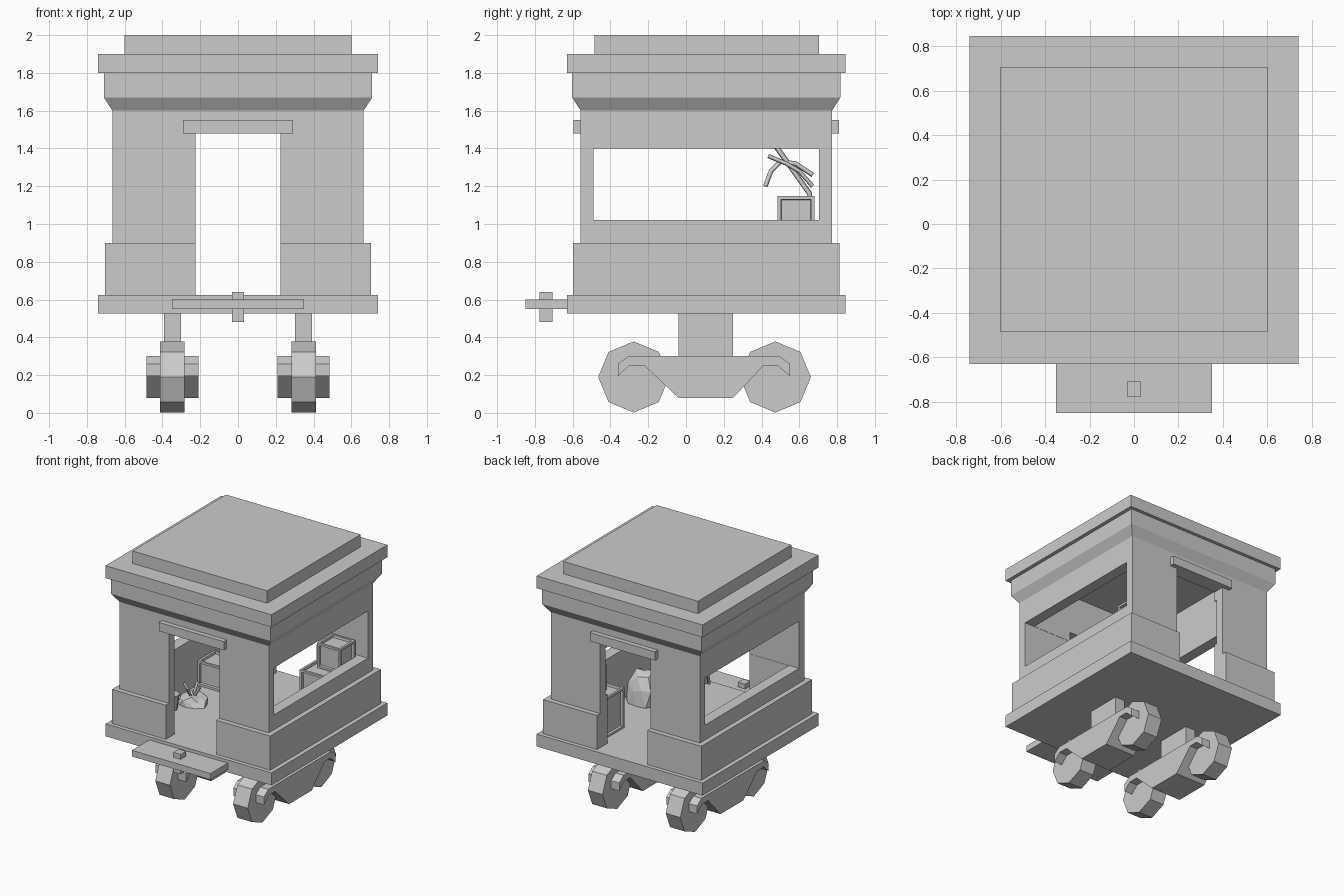
import bpy, bmesh, math, random
from mathutils import Vector

if "Cube" in bpy.data.objects:
    bpy.data.objects.remove(bpy.data.objects["Cube"])

random.seed(4)
CY = 0.1075  # centre of the cabin along y


def make(name, bm):
    bmesh.ops.recalc_face_normals(bm, faces=bm.faces)
    me = bpy.data.meshes.new(name)
    bm.to_mesh(me)
    bm.free()
    ob = bpy.data.objects.new(name, me)
    bpy.context.collection.objects.link(ob)
    return ob


def box(name, x0, x1, y0, y1, z0, z1):
    bm = bmesh.new()
    bmesh.ops.create_cube(bm, size=1)
    for v in bm.verts:
        v.co = ((x0 + x1) / 2 + v.co.x * (x1 - x0),
                (y0 + y1) / 2 + v.co.y * (y1 - y0),
                (z0 + z1) / 2 + v.co.z * (z1 - z0))
    return make(name, bm)


def extrude_x(name, pts, x0, x1):
    """Extrude a (y, z) outline along x."""
    bm = bmesh.new()
    f = bm.faces.new([bm.verts.new((x0, y, z)) for y, z in pts])
    r = bmesh.ops.extrude_face_region(bm, geom=[f])
    for v in r['geom']:
        if isinstance(v, bmesh.types.BMVert):
            v.co.x = x1
    return make(name, bm)


def cut(ob, cutters):
    for c in cutters:
        c.hide_render = True
        c.hide_viewport = False
        m = ob.modifiers.new("cut", 'BOOLEAN')
        m.operation, m.solver, m.object = 'DIFFERENCE', 'EXACT', c
    bpy.context.view_layer.objects.active = ob
    for m in list(ob.modifiers):
        bpy.ops.object.modifier_apply(modifier=m.name)
    for c in cutters:
        bpy.data.objects.remove(c)


def rod(name, pts, r, sides=5):
    """Straight-segment bar through points."""
    cu = bpy.data.curves.new(name, 'CURVE')
    cu.dimensions = '3D'
    cu.bevel_depth, cu.bevel_resolution, cu.use_fill_caps = r, 0, True
    sp = cu.splines.new('POLY')
    sp.points.add(len(pts) - 1)
    for p, c in zip(sp.points, pts):
        p.co = (*c, 1)
    ob = bpy.data.objects.new(name, cu)
    bpy.context.collection.objects.link(ob)
    return ob


def crate(name, x0, y0, z0, sx, sy, sz):
    """Box with a recessed panel on every face."""
    bm = bmesh.new()
    bmesh.ops.create_cube(bm, size=1)
    for v in bm.verts:
        v.co = (x0 + (v.co.x + .5) * sx, y0 + (v.co.y + .5) * sy, z0 + (v.co.z + .5) * sz)
    bmesh.ops.recalc_face_normals(bm, faces=bm.faces)
    bmesh.ops.inset_individual(bm, faces=bm.faces[:], thickness=.025, depth=0)
    panels = [f for f in bm.faces if len({round(e.calc_length(), 4) for e in f.edges}) <= 3
              and all(len(e.link_faces) == 2 for e in f.edges)][:6]
    bmesh.ops.inset_individual(bm, faces=panels, thickness=.004, depth=-.018)
    return make(name, bm)


def mound(name, x, y, r, h):
    """Faceted rough heap."""
    bm = bmesh.new()
    bmesh.ops.create_icosphere(bm, subdivisions=2, radius=1)
    for v in bm.verts:
        k = random.uniform(.82, 1.08)
        z = max(v.co.z, 0)
        v.co = (x + v.co.x * r * k, y + v.co.y * r * k, .625 + z * h * k)
    return make(name, bm)


# floor, roof slabs
box("floor", -.74, .74, -.63, .845, .525, .625)
box("roof_slab", -.74, .74, -.63, .845, 1.8, 1.9)
box("roof_top", -.6, .6, -.485, .705, 1.9, 2.0)

# cabin walls: stacked rectangular rings with ledge and flared cornice
bm = bmesh.new()
rings = []
for hx, z in ((.705, .625), (.705, .9), (.665, .9), (.665, 1.6), (.71, 1.67), (.71, 1.8)):
    hy = hx
    rings.append([bm.verts.new((sx * hx, CY + sy * hy, z))
                  for sx, sy in ((-1, -1), (1, -1), (1, 1), (-1, 1))])
for a, b in zip(rings, rings[1:]):
    for i in range(4):
        j = (i + 1) % 4
        bm.faces.new((a[i], a[j], b[j], b[i]))
bm.faces.new(rings[0][::-1])
bm.faces.new(rings[-1])
walls = make("cabin_walls", bm)
cut(walls, [box("cavity", -.575, .575, -.488, .68, .5, 1.9),
            box("door_hole", -.225, .225, -1, 1.2, .55, 1.48),
            box("window_hole", -1, 1, -.49, .705, 1.02, 1.4)])

# door lintels
box("front_lintel", -.29, .29, -.595, -.55, 1.48, 1.55)
box("back_lintel", -.29, .29, .77, .81, 1.48, 1.55)

# coupling plate and pin
box("coupling_plate", -.35, .35, -.85, -.625, .55, .6)
box("coupling_pin", -.032, .032, -.775, -.708, .48, .64)

# bogies: arched frame, post, two octagonal wheels per side
frame = [(-.36, .195), (-.36, .26), (-.305, .3), (.495, .3), (.55, .26), (.55, .195),
         (.485, .25), (.41, .25), (.25, .08), (-.04, .08), (-.22, .25), (-.3, .25)]
for s, side in ((-1, "left"), (1, "right")):
    c = s * .347
    extrude_x(side + "_bogie_frame", frame, c - .137, c + .137)
    box(side + "_bogie_post", c - .045, c + .045, -.04, .25, .28, .53)
    for y, end in ((-.277, "front"), (.473, "back")):
        pts = [(y + .188 * math.cos(i * math.pi / 4), .19 + .188 * math.sin(i * math.pi / 4))
               for i in range(8)]
        extrude_x(f"{side}_{end}_wheel", pts, c - .065, c + .065)

# crates inside
crate("large_crate", .28, .385, .625, .295, .295, .323)
crate("small_crate", .365, .485, .948, .205, .195, .2)
crate("side_crate", -.572, .3, .625, .22, .22, .2)

# heaps and bucket
mound("right_heap", .42, -.08, .14, .27)
mound("left_heap", -.42, .04, .12, .08)
for i in range(4):
    a = i * 1.6
    rod("heap_stick", [(-.43, .03, .66), (-.43 + .07 * math.cos(a), .03 + .07 * math.sin(a), .77)], .012)
bm = bmesh.new()
bmesh.ops.create_cone(bm, cap_ends=True, segments=8, radius1=.05, radius2=.065, depth=.12)
bmesh.ops.translate(bm, verts=bm.verts, vec=(-.5, -.14, .685))
make("bucket", bm)

# pickaxes leaning in the back corner
rod("pick_handle", [(-.53, .47, 1.42), (-.5, .655, 1.16), (-.42, .655, .64)], .014)
rod("pick_head", [(-.5, .42, 1.2), (-.51, .45, 1.28), (-.52, .5, 1.33),
                  (-.52, .58, 1.32), (-.51, .67, 1.26)], .013)
rod("second_pick_head", [(-.46, .435, 1.36), (-.46, .53, 1.32), (-.46, .6, 1.28), (-.46, .67, 1.2)], .011)
